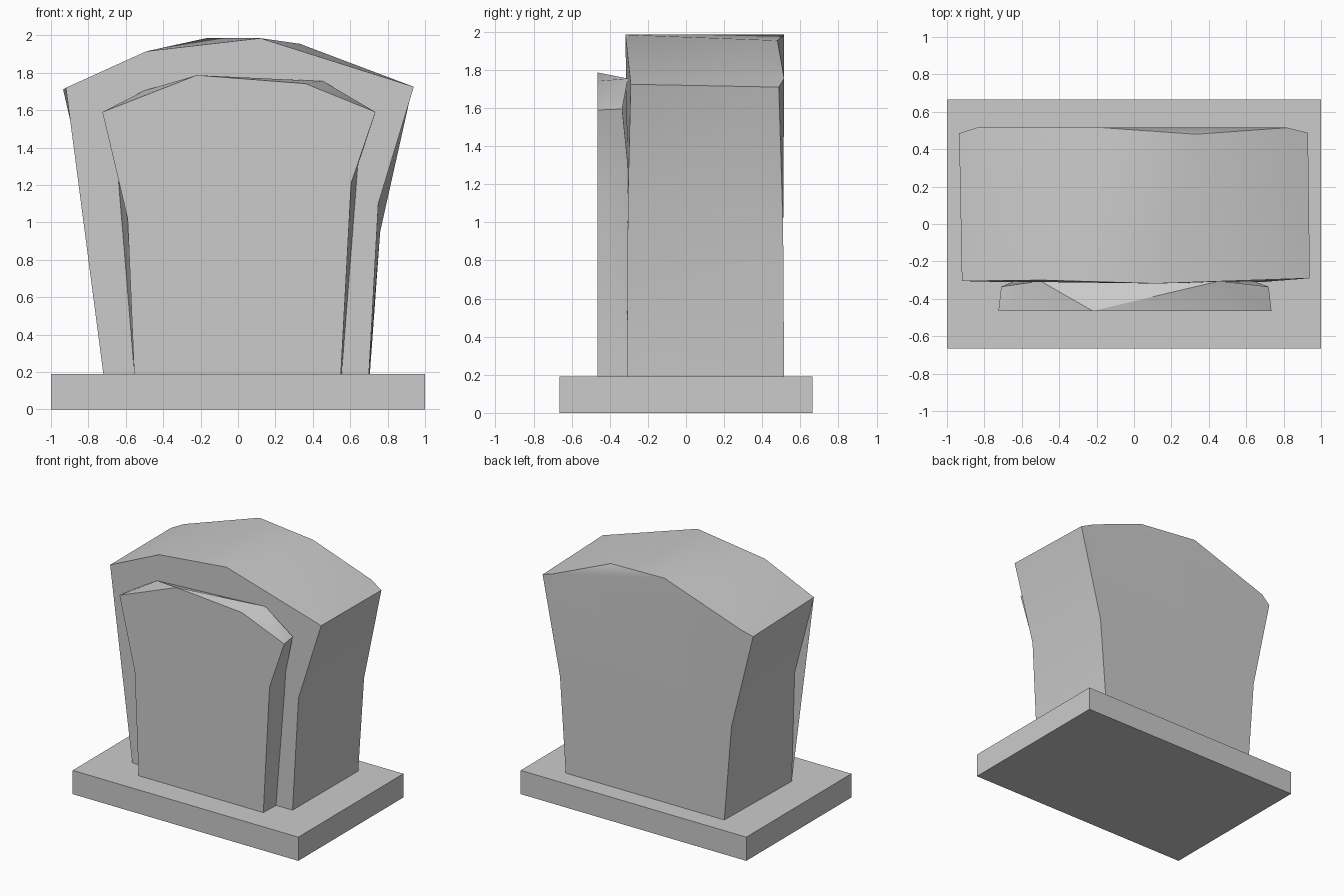
import bpy, bmesh, math
from mathutils import Vector

if "Cube" in bpy.data.objects:
    bpy.data.objects.remove(bpy.data.objects["Cube"])


def finish(name, bm):
    bmesh.ops.recalc_face_normals(bm, faces=bm.faces)
    mesh = bpy.data.meshes.new(name)
    bm.to_mesh(mesh)
    bm.free()
    obj = bpy.data.objects.new(name, mesh)
    bpy.context.collection.objects.link(obj)
    bpy.context.view_layer.objects.active = obj
    bpy.ops.object.select_all(action='DESELECT')
    obj.select_set(True)
    bpy.ops.object.shade_smooth_by_angle(angle=math.radians(25))
    return obj


def cap(bm, verts, chip):
    """Close a profile; a chipped vertex gets its own small facet."""
    if chip is not None:
        bm.faces.new(verts[chip - 1:chip + 2])
        verts = verts[:chip] + verts[chip + 1:]
    bm.faces.new(verts)


def slab(name, front, back, front_chip=None, back_chip=None):
    """Join two uneven profiles with triangles, taking the shortest diagonal."""
    bm = bmesh.new()
    f = [bm.verts.new(p) for p in front]
    b = [bm.verts.new(p) for p in back]
    i = j = 0
    while i < len(f) - 1 or j < len(b) - 1:
        df = (f[i + 1].co - b[j].co).length if i < len(f) - 1 else 1e9
        db = (f[i].co - b[j + 1].co).length if j < len(b) - 1 else 1e9
        if df < db:
            bm.faces.new((f[i], f[i + 1], b[j]))
            i += 1
        else:
            bm.faces.new((f[i], b[j + 1], b[j]))
            j += 1
    bm.faces.new((f[0], b[0], b[-1], f[-1]))
    cap(bm, f, front_chip)
    cap(bm, b, back_chip)
    return finish(name, bm)


# Base plinth
bm = bmesh.new()
bmesh.ops.create_cube(bm, size=1)
bmesh.ops.scale(bm, vec=(2, 1.33, 0.19), verts=bm.verts)
bmesh.ops.translate(bm, vec=(0, 0, 0.095), verts=bm.verts)
finish("base_plinth", bm)

# Headstone: bottom left, over the top, to bottom right
slab("headstone",
     [(-.72, -.31, .19), (-.76, -.29, 1.08), (-.92, -.305, 1.72), (-.49, -.30, 1.915),
      (.12, -.318, 1.985), (.94, -.29, 1.725), (.75, -.305, 1.1), (.70, -.31, .19)],
     [(-.70, .515, .19), (-.76, .51, .95), (-.935, .485, 1.71), (-.84, .515, 1.755),
      (-.17, .515, 1.985), (.33, .48, 1.955), (.82, .515, 1.755), (.93, .487, 1.71),
      (.76, .51, .95), (.705, .515, .19)],
     front_chip=1, back_chip=5)

# Raised front panel
y0, y1 = -.465, -.305
slab("front_panel",
     [(-.555, y0, .19), (-.59, y0, 1.02), (-.725, y0, 1.59), (-.22, y0, 1.787),
      (.36, y0, 1.742), (.735, y0, 1.59), (.605, y0, 1.21), (.55, y0, .19)],
     [(-.555, y1, .19), (-.64, y1, 1.23), (-.71, -.335, 1.59), (-.50, y1, 1.705),
      (.455, y1, 1.755), (.72, -.335, 1.595), (.64, y1, 1.3), (.555, y1, .19)])
